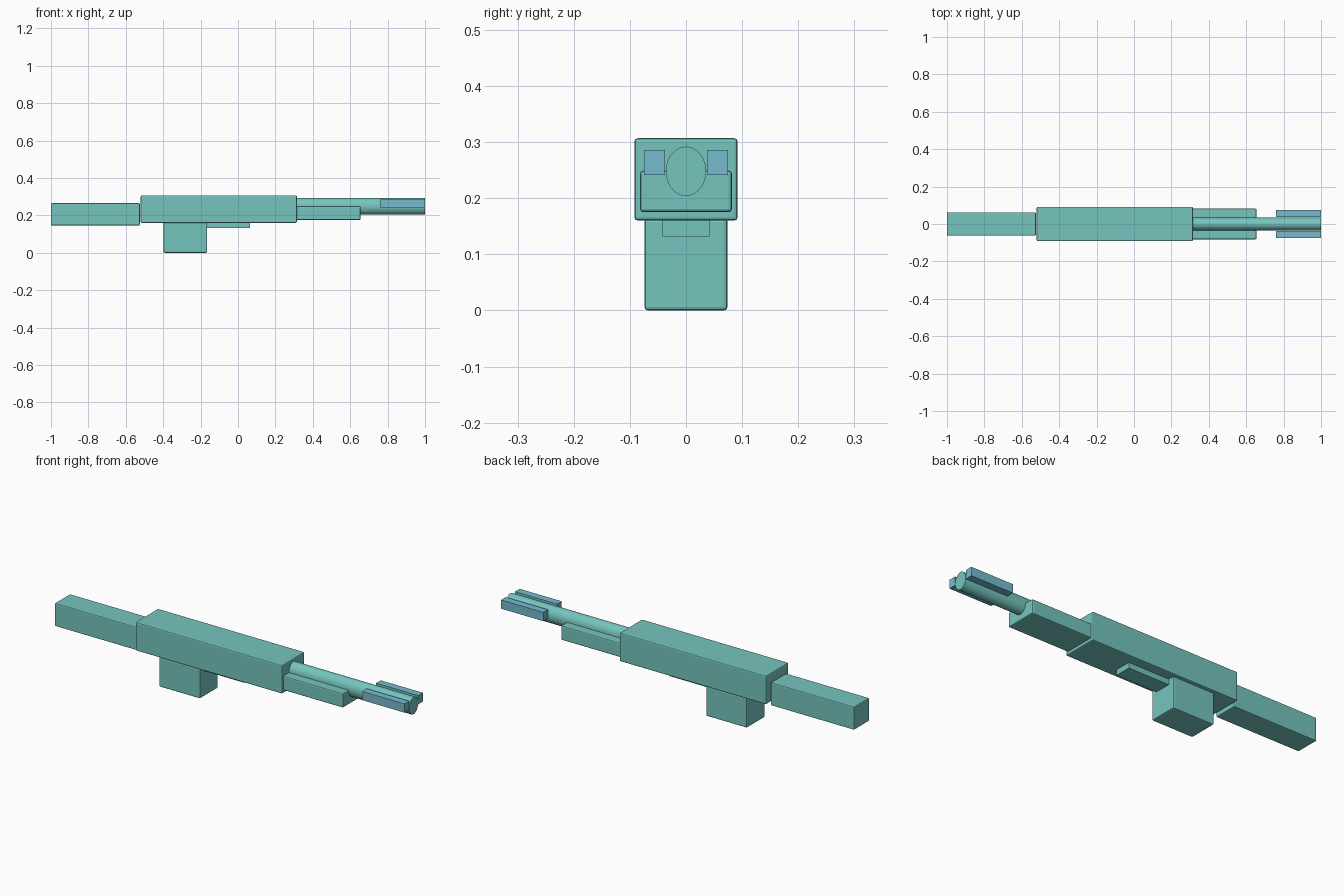
import bpy
import math

cube = bpy.data.objects.get("Cube")
if cube:
    bpy.data.objects.remove(cube, do_unlink=True)


def make_material(name, rgb):
    mat = bpy.data.materials.new(name)
    mat.use_nodes = True
    mat.diffuse_color = (*rgb, 1)
    mat.node_tree.nodes["Principled BSDF"].inputs["Base Color"].default_value = (*rgb, 1)
    return mat


teal = make_material("teal", (0.18, 0.56, 0.52))
sky_blue = make_material("sky_blue", (0.18, 0.50, 0.61))


def box(name, x, y, z, mat=teal, bevel=0.0):
    """Box from (low, high) ranges on each axis, with optional softened edges."""
    ranges = (x, y, z)
    bpy.ops.mesh.primitive_cube_add(size=1, location=[(a + b) / 2 for a, b in ranges])
    obj = bpy.context.object
    obj.name = name
    obj.scale = [b - a for a, b in ranges]
    bpy.ops.object.transform_apply(location=False, rotation=False, scale=True)
    obj.data.materials.append(mat)
    if bevel:
        mod = obj.modifiers.new("edge_bevel", "BEVEL")
        mod.width = bevel
        mod.segments = 2
    return obj


# Main body and stock
box("receiver", (-0.52, 0.315), (-0.092, 0.092), (0.16, 0.307), bevel=0.006)
box("stock", (-1, -0.525), (-0.062, 0.062), (0.146, 0.265), bevel=0.005)

# Grip and trigger guard below the body
box("grip", (-0.398, -0.165), (-0.074, 0.074), (0, 0.164), bevel=0.006)
box("trigger_guard", (-0.17, 0.065), (-0.042, 0.042), (0.132, 0.163))

# Fore-end under the barrel
box("fore_end", (0.31, 0.655), (-0.082, 0.082), (0.175, 0.249), bevel=0.006)

# Barrel, slightly taller than wide
bpy.ops.mesh.primitive_cylinder_add(vertices=32, radius=1, depth=0.69,
                                    location=(0.655, 0, 0.248),
                                    rotation=(0, math.pi / 2, 0))
barrel = bpy.context.object
barrel.name = "barrel"
barrel.scale = (0.044, 0.036, 1)
bpy.ops.object.transform_apply(location=False, rotation=True, scale=True)
barrel.data.materials.append(teal)
bpy.ops.object.shade_smooth_by_angle()

# Muzzle plates on both sides of the barrel tip
for side, (low, high) in {"left": (0.037, 0.075), "right": (-0.075, -0.037)}.items():
    box("muzzle_plate_" + side, (0.76, 1), (low, high), (0.241, 0.286), sky_blue)
